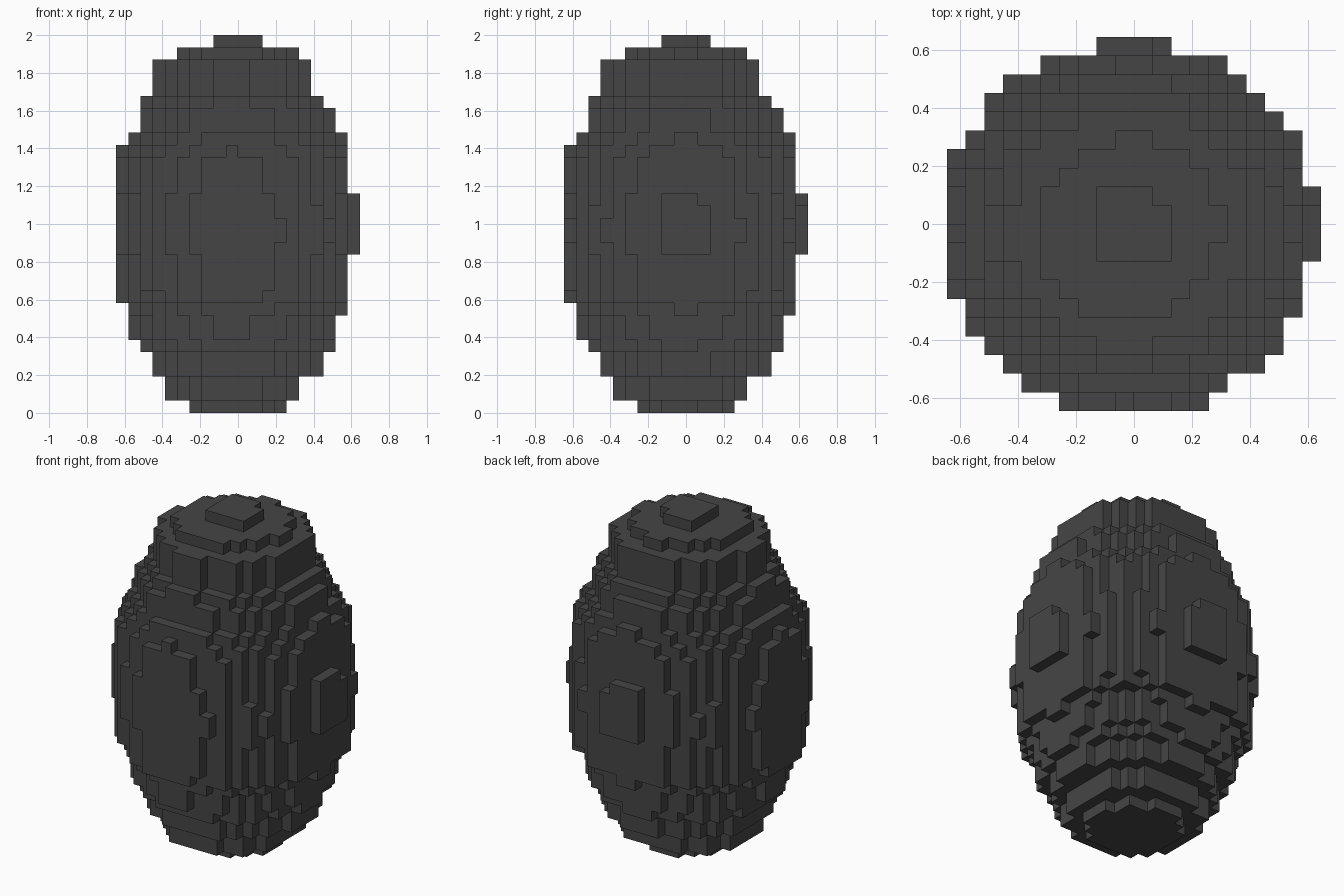
import bpy, bmesh
from mathutils import Vector

if "Cube" in bpy.data.objects:
    bpy.data.objects.remove(bpy.data.objects["Cube"])

U = 2 / 31        # block size
OFF = -0.25       # egg axis sits slightly off the block grid

# squared radius (in blocks) and number of layers, bottom to top
BANDS = [(16, 1), (32.8, 2), (49, 2), (62, 1), (70, 2), (77.5, 1), (91.5, 1),
         (94, 3), (99, 1), (100, 2), (99, 1), (97.5, 1), (92, 3), (85.9, 1),
         (77.5, 1), (66, 2), (55, 1), (42, 3), (23.6, 1), (4.8, 1)]
layers = [r2 for r2, n in BANDS for _ in range(n)]

# fill each layer with blocks whose centres lie in the disc
blocks = {(x, y, z)
          for z, r2 in enumerate(layers)
          for x in range(-11, 11) for y in range(-11, 11)
          if (x + 0.5 - OFF) ** 2 + (y + 0.5 - OFF) ** 2 <= r2}

# keep only the outer block faces
bm = bmesh.new()
verts = {}


def vert(p):
    if p not in verts:
        verts[p] = bm.verts.new(Vector(p) * U)
    return verts[p]


for b in blocks:
    for axis in range(3):
        for side in (0, 1):
            n = list(b)
            n[axis] += 2 * side - 1
            if tuple(n) in blocks:
                continue
            u, v = (axis + 1) % 3, (axis + 2) % 3
            quad = []
            for du, dv in ((0, 0), (1, 0), (1, 1), (0, 1)):
                p = list(b)
                p[axis] += side
                p[u] += du
                p[v] += dv
                quad.append(vert(tuple(p)))
            bm.faces.new(quad if side else quad[::-1])

mesh = bpy.data.meshes.new("block_egg")
bm.to_mesh(mesh)
bm.free()

# single dark shell colour
mat = bpy.data.materials.new("charcoal")
mat.diffuse_color = (0.06, 0.06, 0.06, 1)
mat.use_nodes = True
mat.node_tree.nodes["Principled BSDF"].inputs["Base Color"].default_value = mat.diffuse_color
mesh.materials.append(mat)
egg = bpy.data.objects.new("block_egg", mesh)
bpy.context.collection.objects.link(egg)
